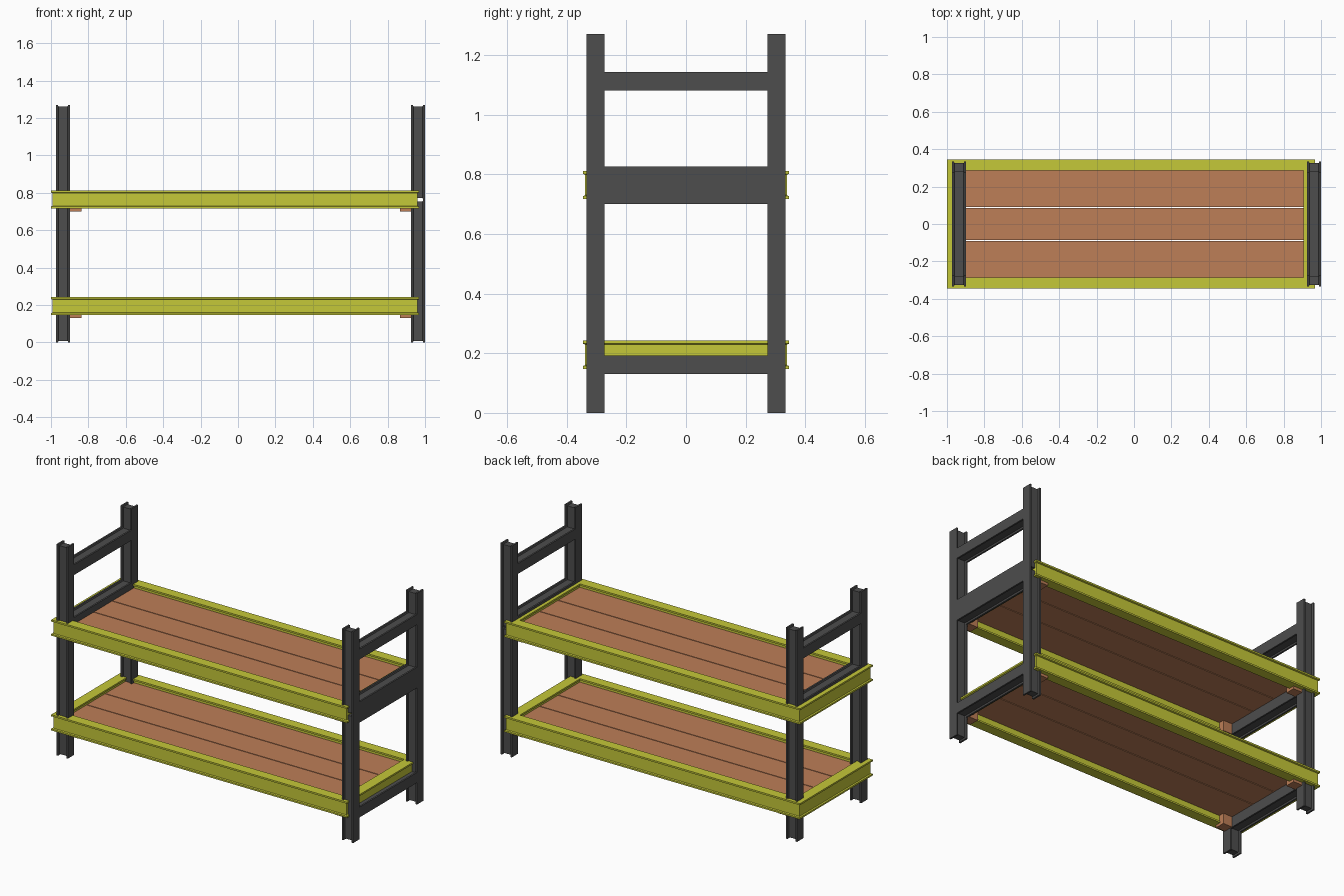
import bpy, bmesh

if "Cube" in bpy.data.objects:
    bpy.data.objects.remove(bpy.data.objects["Cube"])


def material(name, rgb):
    m = bpy.data.materials.new(name)
    m.diffuse_color = (*rgb, 1.0)
    m.use_nodes = True
    m.node_tree.nodes["Principled BSDF"].inputs["Base Color"].default_value = m.diffuse_color
    return m


STEEL = material("dark grey steel", (0.075, 0.075, 0.075))
YELLOW = material("yellow steel", (0.56, 0.58, 0.04))
WOOD = material("brown wood", (0.51, 0.21, 0.095))


def finish(name, bm, mat):
    bmesh.ops.recalc_face_normals(bm, faces=bm.faces)
    me = bpy.data.meshes.new(name)
    bm.to_mesh(me)
    bm.free()
    me.materials.append(mat)
    ob = bpy.data.objects.new(name, me)
    bpy.context.collection.objects.link(ob)
    return ob


def add_beam(bm, lo, hi, axis, signs, depth, flange=0.010, slope=0.003):
    """Box with a groove between two flanges; signs choose whether each
    cross direction sinks in (+1) or grows to meet a neighbour (-1)."""
    u, v = [i for i in range(3) if i != axis]
    a, b = lo[axis], hi[axis]
    layers = [(a, 0), (a + flange, 0), (a + flange + slope, depth),
              (b - flange - slope, depth), (b - flange, 0), (b, 0)]
    rings = []
    for t, d in layers:
        du, dv = d * signs[0], d * signs[1]
        u0, u1, v0, v1 = lo[u] + du, hi[u] - du, lo[v] + dv, hi[v] - dv
        ring = []
        for cu, cv in ((u0, v0), (u1, v0), (u1, v1), (u0, v1)):
            p = [0, 0, 0]
            p[axis], p[u], p[v] = t, cu, cv
            ring.append(bm.verts.new(p))
        rings.append(ring)
    bm.faces.new(rings[0])
    bm.faces.new(rings[-1])
    for r, s in zip(rings, rings[1:]):
        for i in range(4):
            j = (i + 1) % 4
            bm.faces.new((r[i], r[j], s[j], s[i]))


def box(name, lo, hi, mat):
    bm = bmesh.new()
    bmesh.ops.create_cube(bm, size=1)
    for vert in bm.verts:
        vert.co = [(lo[i] + hi[i]) / 2 + vert.co[i] * (hi[i] - lo[i]) for i in range(3)]
    return finish(name, bm, mat)


# End frames: a lower and an upper ladder stacked at each end
YO, YI, JOINT, TOP = 0.334, 0.273, 0.763, 1.27
FRAMES = {"lower": (0.0, JOINT, ((0.131, 0.193), (0.701, JOINT))),
          "upper": (JOINT, TOP, ((JOINT, 0.826), (1.081, 1.143)))}
for side, x0, x1 in (("left", -0.973, -0.898), ("right", 0.925, 1.0)):
    for level, (z0, z1, bars) in FRAMES.items():
        bm = bmesh.new()
        for ya, yb in ((-YO, -YI), (YI, YO)):
            add_beam(bm, (x0, ya, z0), (x1, yb, z1), 0, (1, 1), 0.009)
        for za, zb in bars:
            add_beam(bm, (x0, -YI, za), (x1, YI, zb), 0, (-1, 1), 0.009)
        finish(f"{side}_{level}_end_frame", bm, STEEL)

# Two decks: grooved yellow rim, three planks, corner support blocks
X0, X1, RY, RI, RW = -1.0, 0.967, 0.346, 0.286, 0.062
for level, z in (("lower", 0.147), ("upper", 0.717)):
    z1 = z + 0.095
    bm = bmesh.new()
    for ya, yb in ((-RY, -RI), (RI, RY)):
        add_beam(bm, (X0, ya, z), (X1, yb, z1), 2, (1, 1), 0.008)
    for xa, xb in ((X0, X0 + RW), (X1 - RW, X1)):
        add_beam(bm, (xa, -RI, z), (xb, RI, z1), 2, (1, -1), 0.008)
    finish(f"{level}_deck_rim", bm, YELLOW)

    for i, (ya, yb) in enumerate(((-0.293, -0.090), (-0.085, 0.085), (0.090, 0.293))):
        box(f"{level}_plank_{i + 1}", (X0 + RW - 0.007, ya, z + 0.046),
            (X1 - RW + 0.007, yb, z + 0.070), WOOD)

    for xn, xa, xb in (("left", -0.898, -0.838), ("right", 0.865, 0.925)):
        for yn, ya, yb in (("front", -0.32, -0.26), ("back", 0.26, 0.32)):
            box(f"{level}_{xn}_{yn}_support_block", (xa, ya, z - 0.016),
                (xb, yb, z + 0.046), WOOD)
